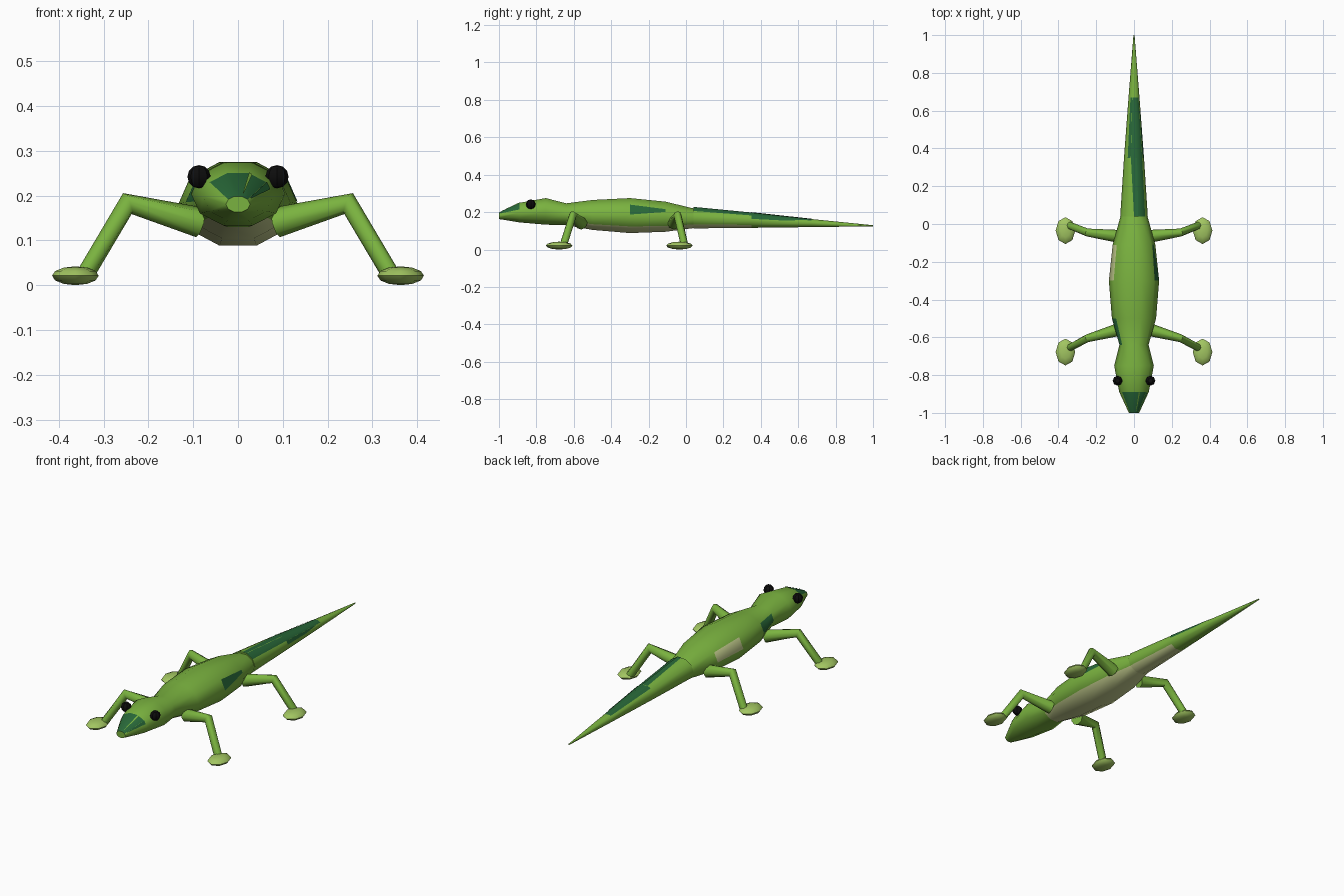
import bpy, bmesh, math
from mathutils import Vector

cube = bpy.data.objects.get("Cube")
if cube:
    bpy.data.objects.remove(cube, do_unlink=True)


def material(name, rgb):
    m = bpy.data.materials.new(name)
    m.use_nodes = True
    m.diffuse_color = (*rgb, 1)
    m.node_tree.nodes["Principled BSDF"].inputs["Base Color"].default_value = (*rgb, 1)
    return m


GREEN = material("leaf_green", (0.195, 0.45, 0.05))
DARK = material("dark_green", (0.021, 0.138, 0.04))
CREAM = material("pale_cream", (0.55, 0.61, 0.27))
FOOT = material("light_green", (0.36, 0.56, 0.12))
BLACK = material("eye_black", (0.004, 0.004, 0.004))
SIDES = 10


def finish(name, bm, mats, angle=50):
    bmesh.ops.recalc_face_normals(bm, faces=bm.faces)
    mesh = bpy.data.meshes.new(name)
    bm.to_mesh(mesh)
    bm.free()
    ob = bpy.data.objects.new(name, mesh)
    bpy.context.collection.objects.link(ob)
    for m in mats:
        mesh.materials.append(m)
    bpy.ops.object.select_all(action='DESELECT')
    ob.select_set(True)
    bpy.context.view_layer.objects.active = ob
    bpy.ops.object.shade_smooth_by_angle(angle=math.radians(angle))
    return ob


def ring_point(station, k):
    y, rx, top, bottom = station
    a = math.tau * k / SIDES
    rz = (top - bottom) / 2 / math.sin(math.radians(72))
    return Vector((rx * math.cos(a), y, (top + bottom) / 2 + rz * math.sin(a)))


def loft(name, stations, paint):
    """Ten-sided tube along y; paint(ring, side) picks the material slot."""
    bm = bmesh.new()
    rings = [[bm.verts.new(ring_point(s, k)) for k in range(SIDES)] for s in stations]
    for i in range(len(rings) - 1):
        for k in range(SIDES):
            n = (k + 1) % SIDES
            f = bm.faces.new((rings[i][k], rings[i][n], rings[i + 1][n], rings[i + 1][k]))
            f.material_index = paint(i, k)
    bm.faces.new(rings[0])
    bm.faces.new(rings[-1])
    return finish(name, bm, (GREEN, DARK, CREAM))


def patch(name, stations, i, k, corners, mat):
    """Thin painted plate on one side of a loft; corners are (along, around)."""
    a, b = stations[i], stations[i + 1]
    p = [ring_point(a, k), ring_point(a, k + 1), ring_point(b, k + 1), ring_point(b, k)]
    out = (p[1] - p[0]).cross(p[3] - p[0]).normalized()
    mid = sum(p, Vector()) / 4
    if out.dot(mid - Vector((0, mid.y, (a[2] + a[3]) / 2))) < 0:
        out = -out
    bm = bmesh.new()
    vs = [bm.verts.new(p[0].lerp(p[1], v).lerp(p[3].lerp(p[2], v), u) + out * 0.002)
          for u, v in corners]
    f = bm.faces.new(vs)
    f.normal_update()
    flip = f.normal.dot(out) < 0
    ob = finish(name, bm, (mat,))
    if (ob.data.polygons[0].normal.dot(out) < 0):
        ob.data.flip_normals()
    return ob


# Head and trunk: y, half width, top, bottom
BODY = [(-1.0, 0.027, 0.198, 0.163), (-0.89, 0.078, 0.25, 0.145),
        (-0.75, 0.105, 0.275, 0.133), (-0.64, 0.077, 0.247, 0.13),
        (-0.5, 0.117, 0.265, 0.105), (-0.3, 0.133, 0.275, 0.088),
        (-0.11, 0.113, 0.256, 0.095), (0.06, 0.066, 0.215, 0.117)]


def paint_body(i, k):
    if i == 0 and k in (1, 2, 3):
        return 1                       # snout marking
    if i >= 3 and k in (6, 7, 8):
        return 2                       # belly
    if (i, k) == (3, 4):
        return 1                       # shoulder marking
    if (i, k) == (5, 4):
        return 2                       # flank marking
    return 0


loft("body", BODY, paint_body)
patch("flank_marking", BODY, 5, 0, [(0, 0.08), (0, 1), (1, 0.8), (1, 0.5)], DARK)
patch("snout_side_marking", BODY, 0, 0, [(0.1, 0.8), (0.1, 1), (1, 1), (1, 0.5)], DARK)
patch("snout_stripe", BODY, 0, 1, [(0.1, 0.9), (0.1, 1), (1, 1), (1, 0.82)], GREEN)

# Tail
TAIL = [(0.04, 0.073, 0.228, 0.113), (0.35, 0.053, 0.198, 0.116),
        (0.67, 0.029, 0.163, 0.12), (1.0, 0.003, 0.13, 0.124)]


def paint_tail(i, k):
    if i < 2 and k == 1 or (i, k) == (1, 2):
        return 1
    return 2 if i == 0 and k in (6, 7, 8) else 0


loft("tail", TAIL, paint_tail)
patch("tail_top_marking", TAIL, 0, 2, [(0, 0), (0, 0.5), (1, 1), (1, 0)], DARK)
patch("tail_edge_marking", TAIL, 1, 3, [(0, 0), (0, 0.6), (1, 0.6), (1, 0)], DARK)
patch("tail_side_marking", TAIL, 1, 0, [(0, 0.25), (0, 1), (0.9, 1), (0.55, 0.3)], DARK)


def ball(name, centre, scale, mat, segments, rings, angle):
    bm = bmesh.new()
    bmesh.ops.create_uvsphere(bm, u_segments=segments, v_segments=rings, radius=1)
    for v in bm.verts:
        v.co = Vector(c * s for c, s in zip(v.co, scale)) + Vector(centre)
    return finish(name, bm, (mat,), angle)


def leg(name, path, radii):
    """Eight-sided bent limb with a mitred knee."""
    pts = [Vector(p) for p in path]
    bm = bmesh.new()
    rings = []
    for i, (p, r) in enumerate(zip(pts, radii)):
        d_in = (p - pts[max(i - 1, 0)]).normalized()
        d_out = (pts[min(i + 1, len(pts) - 1)] - p).normalized()
        t = (d_in + d_out).normalized()
        u = t.cross(Vector((0, 1, 0))).normalized()
        w = t.cross(u)
        stretch = 1.2 if 0 < i < len(pts) - 1 else 1
        rings.append([bm.verts.new(p + r * (stretch * math.cos(a) * u + math.sin(a) * w))
                      for a in (math.tau * k / 8 for k in range(8))])
    for a, b in zip(rings, rings[1:]):
        for k in range(8):
            n = (k + 1) % 8
            bm.faces.new((a[k], a[n], b[n], b[k]))
    bm.faces.new(rings[0])
    bm.faces.new(rings[-1])
    return finish(name, bm, (GREEN,))


# Eyes, legs and feet on both sides
for side, s in (("left", 1), ("right", -1)):
    ball(side + "_eye", (s * 0.087, -0.83, 0.242), (0.026, 0.026, 0.026), BLACK, 8, 6, 30)
    for end, hip, knee, ankle, foot in (("front", -0.56, -0.605, -0.655, -0.678),
                                        ("back", -0.065, -0.045, -0.008, -0.035)):
        leg(f"{end}_{side}_leg",
            [(s * 0.085, hip, 0.14), (s * 0.247, knee, 0.182), (s * 0.34, ankle, 0.025)],
            (0.034, 0.021, 0.02))
        ball(f"{end}_{side}_foot", (s * 0.363, foot, 0.021), (0.052, 0.071, 0.021),
             FOOT, 8, 6, 50)
